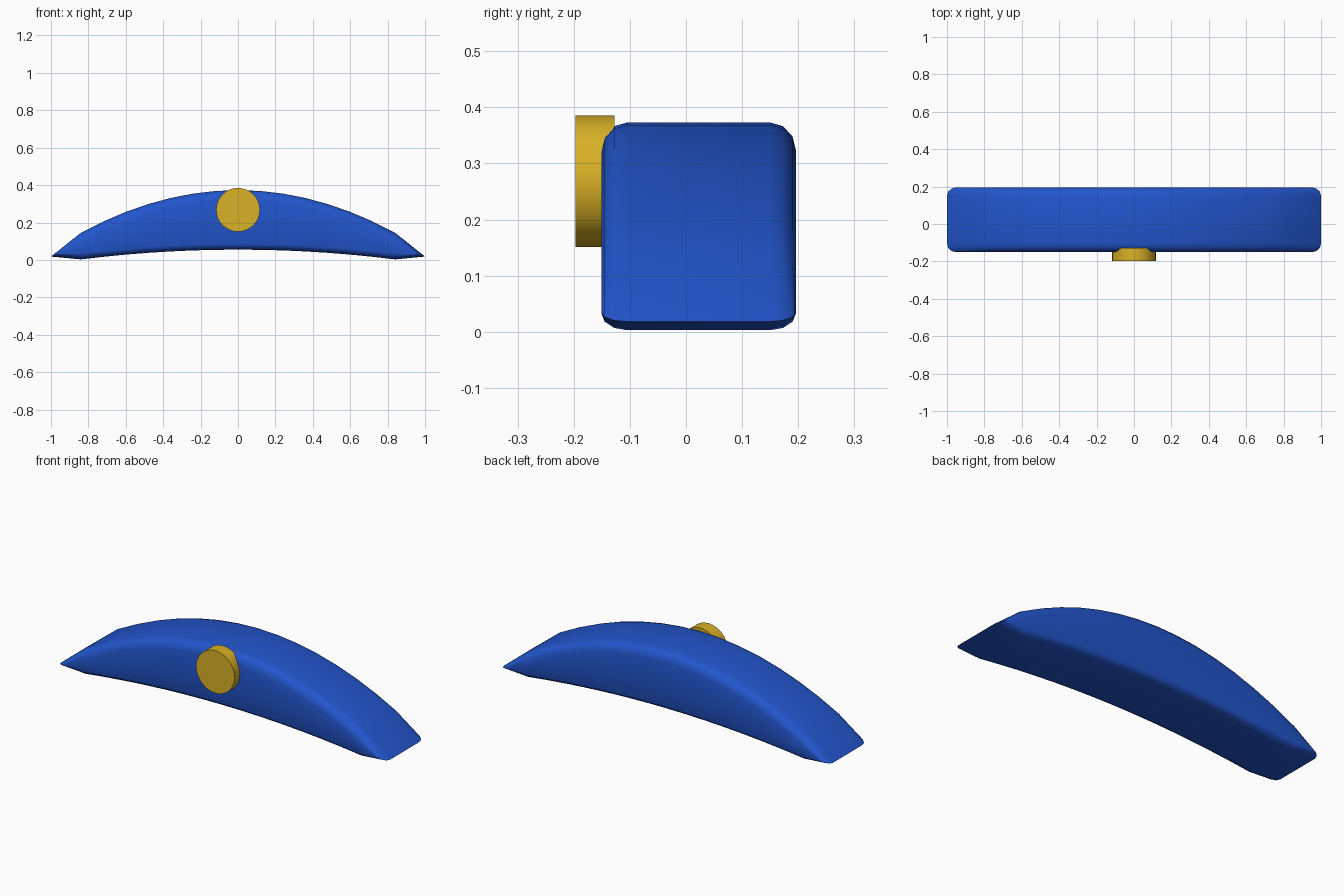
import bpy, bmesh, math

if "Cube" in bpy.data.objects:
    bpy.data.objects.remove(bpy.data.objects["Cube"])

FRONT, BACK, BEVEL = -0.151, 0.196, 0.046
N = 14                      # columns along the arch between the two end facets
END = 0.84                  # x where the pointed tips begin


def material(name, rgb):
    m = bpy.data.materials.new(name)
    m.diffuse_color = (*rgb, 1)
    m.use_nodes = True
    m.node_tree.nodes["Principled BSDF"].inputs["Base Color"].default_value = m.diffuse_color
    return m


def finish(obj, mat, angle):
    obj.data.materials.append(mat)
    bpy.ops.object.select_all(action='DESELECT')
    obj.select_set(True)
    bpy.context.view_layer.objects.active = obj
    bpy.ops.object.shade_smooth_by_angle(angle=math.radians(angle))


blue = material("royal blue", (0.016, 0.091, 0.604))
gold = material("gold", (0.69, 0.44, 0.02))

# Crescent arch: one outline, shrunk towards the front and back by a round bevel
xs = [-END + 2 * END * i / N for i in range(N + 1)]


def outline(inset):
    top = [(x, 0.373 - 0.323 * x * x - 0.05 * inset) for x in xs]
    low = [(x, 0.055 - 0.074 * x * x + 0.03 * inset) for x in reversed(xs)]
    tip = 1 - 0.05 * inset
    tip_z = 0.018 + 0.016 * inset
    return [(-tip, tip_z)] + top + [(tip, tip_z)] + low


bm = bmesh.new()
steps = [math.radians(a) for a in (0, 30, 60, 90)]
stations = [(FRONT + BEVEL * (1 - math.cos(a)), 1 - math.sin(a)) for a in steps]
stations += [(FRONT + BACK - y, s) for y, s in reversed(stations)]
rings = [[bm.verts.new((x, y, z)) for x, z in outline(s)] for y, s in stations]
count = len(rings[0])
for a, b in zip(rings, rings[1:]):
    for i in range(count):
        j = (i + 1) % count
        bm.faces.new((a[i], a[j], b[j], b[i]))

# Front and back walls as strips with a triangle at each tip
for r in (rings[0], rings[-1]):
    bm.faces.new((r[0], r[1], r[-1]))
    bm.faces.new((r[N + 1], r[N + 2], r[N + 3]))
    for i in range(1, N + 1):
        bm.faces.new((r[i], r[i + 1], r[count - i - 1], r[count - i]))
bmesh.ops.recalc_face_normals(bm, faces=bm.faces)
mesh = bpy.data.meshes.new("arch")
bm.to_mesh(mesh)
bm.free()
arch = bpy.data.objects.new("arch", mesh)
bpy.context.collection.objects.link(arch)
finish(arch, blue, 35)

# Round stud on the front
bpy.ops.mesh.primitive_cylinder_add(vertices=32, radius=0.117, depth=0.07,
                                    location=(0, -0.162, 0.268),
                                    rotation=(math.pi / 2, 0, 0))
stud = bpy.context.object
stud.name = "stud"
finish(stud, gold, 35)
